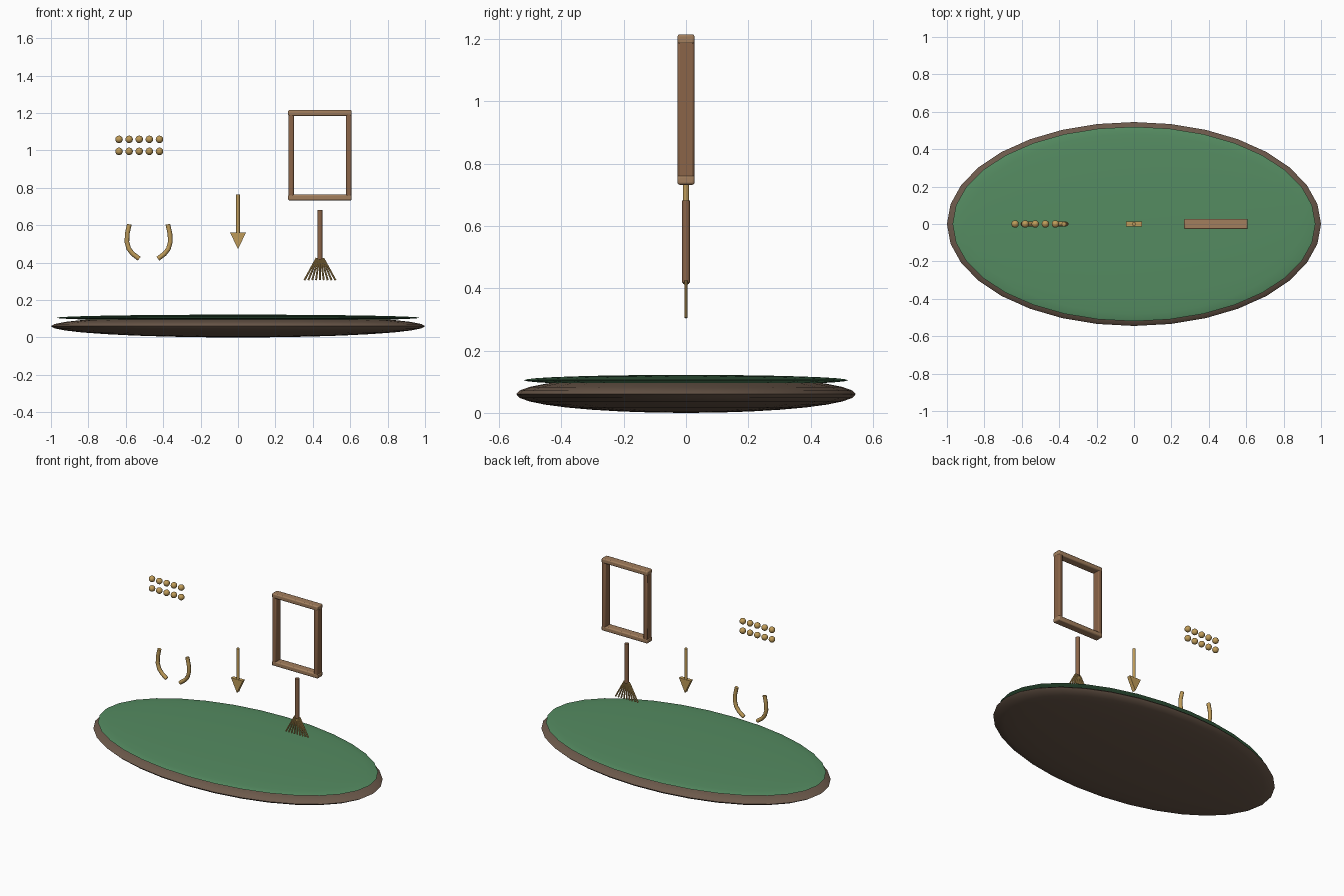
import bpy, bmesh
from math import pi
from mathutils import Vector

if "Cube" in bpy.data.objects:
    bpy.data.objects.remove(bpy.data.objects["Cube"])


def material(name, rgb):
    m = bpy.data.materials.new(name)
    m.diffuse_color = (*rgb, 1)
    m.use_nodes = True
    m.node_tree.nodes["Principled BSDF"].inputs["Base Color"].default_value = m.diffuse_color
    return m


DARK = material("dark_wood", (0.15, 0.10, 0.07))
FELT = material("green_felt", (0.09, 0.26, 0.12))
WOOD = material("red_wood", (0.26, 0.13, 0.065))
TAN = material("tan_wood", (0.36, 0.21, 0.11))
GOLD = material("gold", (0.52, 0.33, 0.10))


def finish(ob, name, mat, smooth=True):
    ob.name = name
    ob.data.materials.append(mat)
    if smooth:
        bpy.ops.object.shade_smooth_by_angle(angle=0.6)
    return ob


def ball(name, loc, radii, mat, seg=32, rings=16):
    bpy.ops.mesh.primitive_uv_sphere_add(segments=seg, ring_count=rings, radius=1, location=loc)
    ob = bpy.context.object
    ob.scale = radii
    bpy.ops.object.transform_apply(location=False, rotation=False)
    return finish(ob, name, mat)


def rod(name, a, b, r, mat, seg=12):
    a, b = Vector(a), Vector(b)
    d = b - a
    bpy.ops.mesh.primitive_cylinder_add(vertices=seg, radius=r, depth=d.length, location=(a + b) / 2)
    ob = bpy.context.object
    ob.rotation_euler = d.to_track_quat('Z', 'Y').to_euler()
    return finish(ob, name, mat)


def bar(name, loc, size, mat):
    bpy.ops.mesh.primitive_cube_add(size=1, location=loc)
    ob = bpy.context.object
    ob.scale = size
    bpy.ops.object.transform_apply(location=False, rotation=False)
    bev = ob.modifiers.new("edge", 'BEVEL')
    bev.width = 0.007
    bev.segments = 2
    return finish(ob, name, mat)


# oval base and green top
ball("base", (0, 0, 0.06), (1.0, 0.545, 0.06), DARK)
ball("green_top", (0, 0, 0.105), (0.97, 0.52, 0.017), FELT)

# two rows of beads
for row, z in enumerate((0.995, 1.059)):
    for i in range(5):
        ball(f"bead_{row}_{i}", (-0.636 + 0.054 * i, 0, z), (0.02,) * 3, GOLD, 16, 10)

# mirrored pair of bent horns
for side, s in (("left", -1), ("right", 1)):
    cu = bpy.data.curves.new(f"horn_{side}", 'CURVE')
    cu.dimensions = '3D'
    cu.bevel_depth = 0.0125
    cu.bevel_resolution = 2
    cu.use_fill_caps = True
    sp = cu.splines.new('POLY')
    path = [(0.103, 0.605), (0.114, 0.555), (0.116, 0.51), (0.106, 0.474), (0.085, 0.447), (0.05, 0.421)]
    sp.points.add(len(path) - 1)
    for p, (x, z) in zip(sp.points, path):
        p.co = (-0.478 + s * x, 0, z, 1)
    ob = bpy.data.objects.new(cu.name, cu)
    bpy.context.collection.objects.link(ob)
    cu.materials.append(GOLD)

# arrow: shaft and flat triangular head
rod("arrow_shaft", (0, 0, 0.765), (0, 0, 0.55), 0.01, GOLD)
bm = bmesh.new()
tri = [bm.verts.new((x, -0.0125, z)) for x, z in ((-0.043, 0.562), (0, 0.472), (0.043, 0.562))]
face = bm.faces.new(tri)
ext = bmesh.ops.extrude_face_region(bm, geom=[face])
bmesh.ops.translate(bm, verts=[v for v in ext["geom"] if isinstance(v, bmesh.types.BMVert)], vec=(0, 0.025, 0))
bmesh.ops.recalc_face_normals(bm, faces=bm.faces)
me = bpy.data.meshes.new("arrow_head")
bm.to_mesh(me)
bm.free()
head = bpy.data.objects.new("arrow_head", me)
bpy.context.collection.objects.link(head)
finish(head, "arrow_head", GOLD, smooth=False)

# rectangular frame
for n, z in (("bottom", 0.748), ("top", 1.2)):
    bar(f"frame_{n}", (0.438, 0, z), (0.34, 0.055, 0.031), TAN)
for n, x in (("left", 0.284), ("right", 0.592)):
    bar(f"frame_{n}", (x, 0, 0.974), (0.029, 0.053, 0.46), WOOD)

# rake: handle and fanned tines
rod("rake_handle", (0.438, 0, 0.682), (0.438, 0, 0.418), 0.0135, WOOD)
for i in range(9):
    t = i / 4 - 1
    rod(f"rake_tine_{i}", (0.438 + 0.018 * t, 0, 0.424), (0.438 + 0.083 * t, 0, 0.306), 0.005, GOLD, 8)
